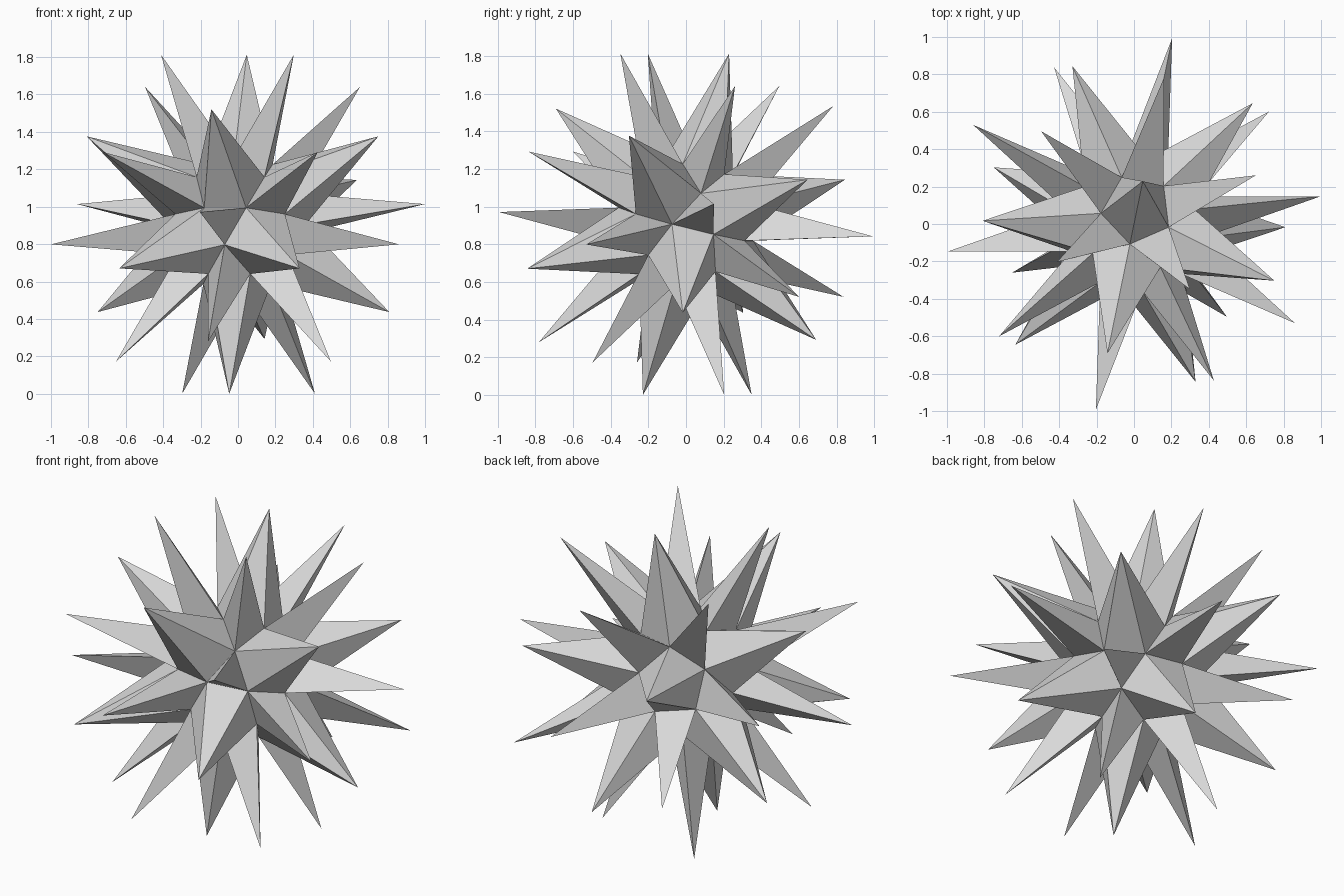
import bpy, bmesh, math
from mathutils import Vector, Matrix
from itertools import product, combinations

if "Cube" in bpy.data.objects:
    bpy.data.objects.remove(bpy.data.objects["Cube"])

PHI = (1 + 5 ** 0.5) / 2
CORE_R, TRI_TIP, PENT_TIP = 0.37, 1.016, 0.936   # core vertices, two spike radii

# orientation: the solid rests on three spike tips
tilt, yaw = math.radians(17.26), math.radians(-11.6)
u = Vector((math.cos(yaw), math.sin(yaw), 0))
v = Vector((-math.sin(yaw), math.cos(yaw), 0))
z = Vector((0, 0, 1))
p = z * math.cos(tilt) - v * math.sin(tilt)
q = v * math.cos(tilt) + z * math.sin(tilt)
rot = Matrix((u, p, q)).transposed()


def cyclic(a, b):
    """Cyclic permutations of (0, +-a, +-b)."""
    out = []
    for s, t in product((-1, 1), repeat=2):
        c = (0, s * a, t * b)
        out += [Vector(c[i:] + c[:i]) for i in range(3)]
    return out


five = cyclic(PHI, 1)                                    # 12 five-sided spikes
three = cyclic(1 / PHI, PHI) + [Vector(c) for c in product((-1, 1), repeat=3)]
core = [(a + b).normalized() * CORE_R
        for a, b in combinations(five, 2) if (a - b).length < 2.1]

bm = bmesh.new()
base = [bm.verts.new(rot @ c) for c in core]


# one pyramid spike on each face of the core
def spike(axis, sides, radius):
    axis = (rot @ axis).normalized()
    ring = sorted(base, key=lambda w: -w.co.dot(axis))[:sides]
    e1 = axis.orthogonal().normalized()
    e2 = axis.cross(e1)
    ring.sort(key=lambda w: math.atan2(w.co.dot(e2), w.co.dot(e1)))
    tip = bm.verts.new(axis * radius)
    for i in range(sides):
        bm.faces.new((ring[i], ring[(i + 1) % sides], tip))


for d in five:
    spike(d, 5, PENT_TIP)
for d in three:
    spike(d, 3, TRI_TIP)

# stand on the ground
low = min(w.co.z for w in bm.verts)
bmesh.ops.translate(bm, verts=bm.verts, vec=(0, 0, -low))
bmesh.ops.recalc_face_normals(bm, faces=bm.faces)

mesh = bpy.data.meshes.new("spiked_star")
bm.to_mesh(mesh)
bm.free()
grey = bpy.data.materials.new("light_grey")
grey.diffuse_color = (0.7, 0.7, 0.7, 1)
grey.use_nodes = True
grey.node_tree.nodes["Principled BSDF"].inputs["Base Color"].default_value = grey.diffuse_color
mesh.materials.append(grey)
bpy.context.collection.objects.link(bpy.data.objects.new("spiked_star", mesh))
